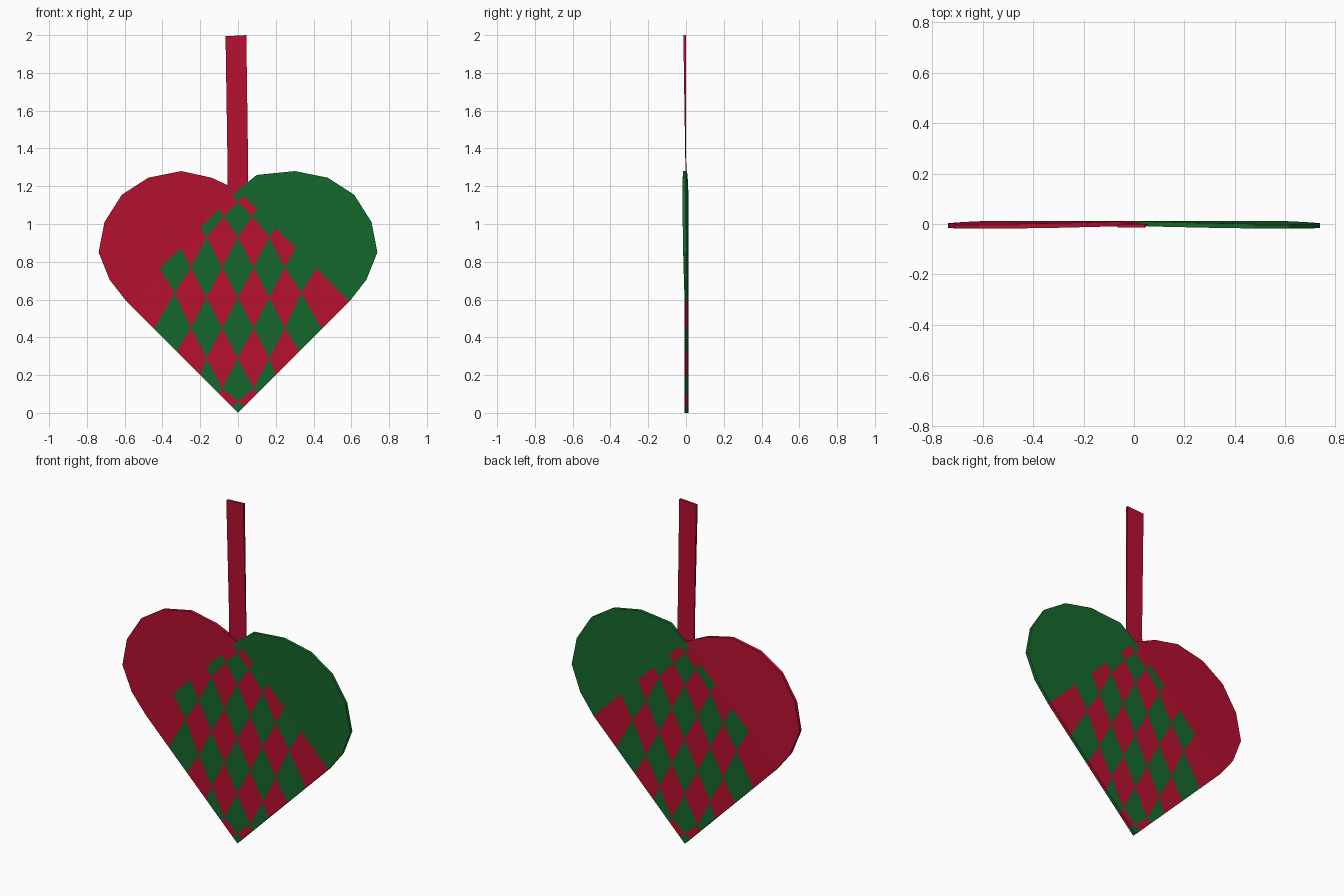
import bpy

if "Cube" in bpy.data.objects:
    bpy.data.objects.remove(bpy.data.objects["Cube"])

RED = bpy.data.materials.new("red_paper")
RED.diffuse_color = (0.48, 0.005, 0.03, 1)
RED.use_nodes = True
RED.node_tree.nodes["Principled BSDF"].inputs["Base Color"].default_value = RED.diffuse_color
GREEN = bpy.data.materials.new("green_paper")
GREEN.diffuse_color = (0.008, 0.14, 0.025, 1)
GREEN.use_nodes = True
GREEN.node_tree.nodes["Principled BSDF"].inputs["Base Color"].default_value = GREEN.diffuse_color
FRONT, BACK = -0.007, 0.012


def make(name, verts, faces, mat):
    me = bpy.data.meshes.new(name)
    me.from_pydata(verts, [], faces)
    me.materials.append(mat)
    ob = bpy.data.objects.new(name, me)
    bpy.context.collection.objects.link(ob)
    return ob


# rounded lobes: thin closed slabs that lean slightly forward at the rim
RIM = [(0.30, 1.28), (0.475, 1.245), (0.615, 1.155), (0.707, 1.01),
       (0.738, 0.85), (0.68, 0.705), (0.59, 0.59)]


def lobe(name, side, shoulder, mat):
    pts = [(0, 1.18), shoulder] + RIM
    n = len(pts)
    dist = [(x + z - 1.18) * 0.707 for x, z in pts]
    verts = [(side * x, FRONT - 0.028 * d, z) for (x, z), d in zip(pts, dist)]
    verts += [(side * x, BACK - 0.03 * d, z) for (x, z), d in zip(pts, dist)]
    faces = [list(range(n))[::-1], list(range(n, 2 * n))]
    faces += [(k, (k + 1) % n, (k + 1) % n + n, k + n) for k in range(n - 1)]
    if side > 0:
        faces = faces
    else:
        faces = [f[::-1] for f in faces]
    # clockwise outline on the right side, so flip to face outward
    make(name, verts, [f[::-1] for f in faces], mat)


lobe("right_lobe", 1, (0.10, 1.26), GREEN)
lobe("left_lobe", -1, (0.14, 1.245), RED)

# woven square: 6 x 6 cells, strip edges pulled into tall diamonds
N = 6
LOW = [0, 0.035, 0.10, 0.20, 0.325, 0.445, 0.59]     # splits on lower edges
ROOT = [0.59, 0.415, 0.305, 0.20, 0.10, 0.03, 0]     # splits at the lobes
SPECIAL = {(1, 1): (0, 0.06), (5, 5): (0, 1.115),
           (5, 4): (0.075, 1.04), (5, 1): (0.335, 0.635)}


def corner(i, j):
    if j > i:
        x, z = corner(j, i)
        return -x, z
    if i == N:
        return ROOT[j], 1.18 - ROOT[j]
    if j == 0:
        return LOW[i], LOW[i]
    return SPECIAL.get((i, j), ((i - j) * 0.083, 0.61 + (i + j - N) * 0.16))


def weave(name, parity, mat):
    verts, faces = [], []
    for i in range(N):
        for j in range(N):
            if (i + j) % 2 != parity:
                continue
            ring = [corner(i, j), corner(i + 1, j),
                    corner(i + 1, j + 1), corner(i, j + 1)]
            b = len(verts)
            verts += [(x, FRONT, z) for x, z in ring]
            verts += [(x, BACK, z) for x, z in ring]
            faces += [(b, b + 1, b + 2, b + 3), (b + 7, b + 6, b + 5, b + 4)]
            # folded outer edges of the pocket
            if j == 0:
                faces.append((b, b + 4, b + 5, b + 1))
            if i == 0:
                faces.append((b + 3, b + 7, b + 4, b))
    make(name, verts, faces, mat)


weave("green_weave", 0, GREEN)
weave("red_weave", 1, RED)

# hanging strap: flat doubled band, leaning slightly
section = [(-0.054, 0.054, 1.12, -0.002, 0.004),
           (-0.056, 0.053, 1.35, -0.004, 0.001),
           (-0.066, 0.044, 1.997, -0.014, 0.0)]
sv, sf = [], []
for x0, x1, z, y0, y1 in section:
    t = 0.003 if z > 1.9 else 0
    sv += [(x0, y0, z - t), (x1, y0, z + t), (x1, y1, z + t), (x0, y1, z - t)]
for r in range(len(section) - 1):
    for k in range(4):
        a, c = r * 4 + k, r * 4 + (k + 1) % 4
        sf.append((a, c, c + 4, a + 4))
sf += [(3, 2, 1, 0), (8, 9, 10, 11)]
make("hanging_strap", sv, sf, RED)
